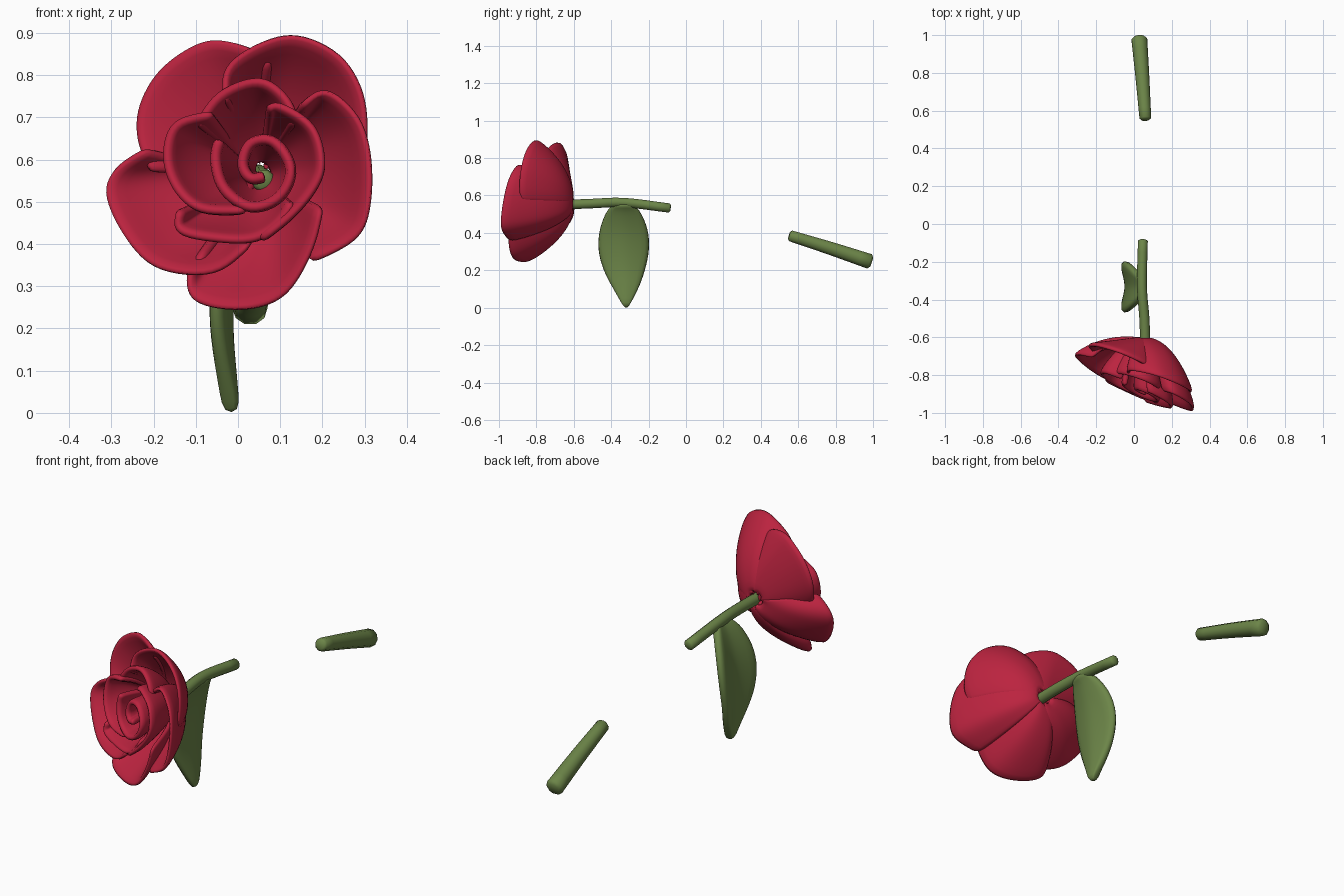
import bpy, bmesh, math
from mathutils import Vector

if "Cube" in bpy.data.objects:
    bpy.data.objects.remove(bpy.data.objects["Cube"])


def material(name, color):
    m = bpy.data.materials.new(name)
    m.diffuse_color = color
    m.use_nodes = True
    m.node_tree.nodes["Principled BSDF"].inputs["Base Color"].default_value = m.diffuse_color
    return m


RED = material("petal_red", (0.50, 0.017, 0.05, 1))
GREEN = material("stem_green", (0.15, 0.235, 0.065, 1))
BASE = Vector((0.05, -0.61, 0.56))


def smooth_path(points, steps):
    """Catmull-Rom curve through the points."""
    p = [Vector(q) for q in points]
    p = [2 * p[0] - p[1]] + p + [2 * p[-1] - p[-2]]
    out = []
    for i in range(1, len(p) - 2):
        a, b, c, d = p[i - 1:i + 3]
        for s in range(steps):
            t = s / steps
            out.append(0.5 * (2 * b + (c - a) * t + (2 * a - 5 * b + 4 * c - d) * t ** 2
                              + (3 * b - a - 3 * c + d) * t ** 3))
    return out + [p[-2]]


def sheet(name, rows, thickness, mat):
    """Grid of rows of points, thickened and smoothed."""
    bm = bmesh.new()
    grid = [[bm.verts.new(v) for v in row] for row in rows]
    for r0, r1 in zip(grid, grid[1:]):
        for j in range(len(r0) - 1):
            bm.faces.new((r0[j], r0[j + 1], r1[j + 1], r1[j]))
    bmesh.ops.recalc_face_normals(bm, faces=bm.faces)
    me = bpy.data.meshes.new(name)
    bm.to_mesh(me)
    bm.free()
    me.materials.append(mat)
    me.shade_smooth()
    ob = bpy.data.objects.new(name, me)
    bpy.context.collection.objects.link(ob)
    sol = ob.modifiers.new("thickness", "SOLIDIFY")
    sol.thickness, sol.offset = thickness, 0
    sub = ob.modifiers.new("smooth", "SUBSURF")
    sub.levels = sub.render_levels = 1
    return ob


def petal(name, rim, shift=(0.0, 0.0), belly=0.58, depth=0.02, root=0.1, thick=0.024):
    """Cupped petal from the flower base to a rim drawn in x, z on a tilted plane.
    shift moves the first and last rim ends along y, so neighbours overlap."""
    path = smooth_path(rim, 3)
    rows = []
    for k in range(8):
        t = k / 7
        row = []
        for i, (x, z) in enumerate(path):
            f = i / (len(path) - 1)
            dy = shift[0] * (1 - f) + shift[1] * f
            tip = Vector((x, -0.83 - 0.45 * x + 0.19 * (z - 0.57) + dy, z))
            d = tip - BASE
            start = BASE + Vector((d.x * root, 0, d.z * root))
            ctrl = BASE + Vector((d.x * belly, -depth, d.z * belly))
            row.append((1 - t) ** 2 * start + 2 * t * (1 - t) * ctrl + t * t * tip)
        rows.append(row)
    return sheet(name, rows, thick, RED)


# Outer petals
petal("outer_petal_top_left", [(-.21, .57), (-.24, .65), (-.235, .73), (-.19, .81), (-.115, .867),
                               (-.05, .885), (.03, .865), (.08, .83)], (.05, .06))
petal("outer_petal_top_right", [(-.03, .74), (-.025, .82), (.05, .875), (.14, .896), (.24, .85),
                                (.295, .76), (.304, .65), (.285, .57)], (-.02, .07), belly=0.62)
petal("outer_petal_right", [(.15, .725), (.21, .764), (.285, .70), (.314, .6), (.31, .48),
                            (.275, .41), (.17, .355)], (-.02, 0), belly=0.62)
petal("outer_petal_bottom", [(-.08, .37), (-.115, .33), (-.11, .27), (-.04, .246), (.05, .25),
                             (.12, .29), (.175, .39), (.2, .49)], (.03, -.02))
petal("outer_petal_left", [(-.22, .625), (-.295, .575), (-.314, .51), (-.265, .41),
                           (-.19, .342), (-.06, .332), (.03, .4)], (.01, -.03), depth=-0.02)

# Inner petals
inner = dict(belly=0.8, depth=0.09, root=0.2, thick=0.026)
petal("inner_petal_top", [(-.1, .68), (-.045, .755), (.05, .79), (.115, .745),
                          (.14, .68)], (-.03, -.01), **inner)
petal("inner_petal_left", [(-.06, .71), (-.15, .685), (-.173, .61), (-.15, .535), (-.09, .482),
                           (.02, .478)], (-.05, -.06), **inner)
petal("inner_petal_bottom", [(-.14, .48), (-.14, .43), (-.05, .411), (.04, .411), (.1, .45),
                             (.13, .5)], (-.05, -.05), **inner)
petal("inner_petal_right", [(.07, .72), (.1, .728), (.175, .68), (.2, .6), (.185, .54), (.13, .47),
                            (.05, .405)], (-.06, -.06), **inner)

# Rolled centre
petal("spiral_centre", [(-.045, .65), (-.055, .6), (-.035, .53), (.03, .485), (.1, .51), (.128, .58),
                        (.085, .645), (.03, .64), (.01, .59), (.03, .555), (.065, .56)],
      (-.06, -.05), belly=0.9, depth=0.14, root=0.48, thick=0.028)


def stem(name, points, radii):
    """Tapered round rod with rounded ends."""
    path = smooth_path(points, 4)
    n, sides = len(path) - 1, 10
    tang = [(path[min(i + 1, n)] - path[max(i - 1, 0)]).normalized() for i in range(n + 1)]
    rings = [(path[0] - tang[0] * radii[0] * .3, tang[0], radii[0] * .65)]
    for i, p in enumerate(path):
        rings.append((p, tang[i], radii[0] + (radii[1] - radii[0]) * i / n))
    rings.append((path[-1] + tang[-1] * radii[1] * .3, tang[-1], radii[1] * .65))
    bm = bmesh.new()
    loops = []
    for c, t, r in rings:
        u = t.cross(Vector((0, 0, 1))).normalized()
        w = u.cross(t)
        loops.append([bm.verts.new(c + r * (u * math.cos(a) + w * math.sin(a)))
                      for a in (2 * math.pi * k / sides for k in range(sides))])
    for a, b in zip(loops, loops[1:]):
        for k in range(sides):
            m = (k + 1) % sides
            bm.faces.new((a[k], a[m], b[m], b[k]))
    bm.faces.new(loops[0])
    bm.faces.new(loops[-1])
    bmesh.ops.recalc_face_normals(bm, faces=bm.faces)
    me = bpy.data.meshes.new(name)
    bm.to_mesh(me)
    bm.free()
    me.materials.append(GREEN)
    me.shade_smooth()
    bpy.context.collection.objects.link(bpy.data.objects.new(name, me))


# Two separate lengths of stem
stem("upper_stem", [(.06, -.66, .55), (.055, -.5, .557), (.042, -.33, .562), (.047, -.09, .533)],
     (.027, .026))
stem("lower_stem", [(.06, .56, .384), (.045, .77, .318), (.028, .98, .248)], (.031, .042))

# Leaf: stations of mid x, mid y, half width, height
stations = [(.06, -.335, .04, .562), (.03, -.335, .088, .52), (-.006, -.333, .13, .42),
            (-.025, -.333, .138, .31), (-.03, -.33, .112, .2), (-.023, -.322, .067, .1),
            (-.015, -.32, .008, .0)]
rows = []
for x, y, w, z in smooth_path(stations, 2):
    rows.append([Vector((x - 0.03 * (abs(s) ** 1.5) * w / .137, y + s * w, z))
                 for s in (-1, -.6, -.25, 0, .25, .6, 1)])
sheet("leaf", rows, 0.04, GREEN)
